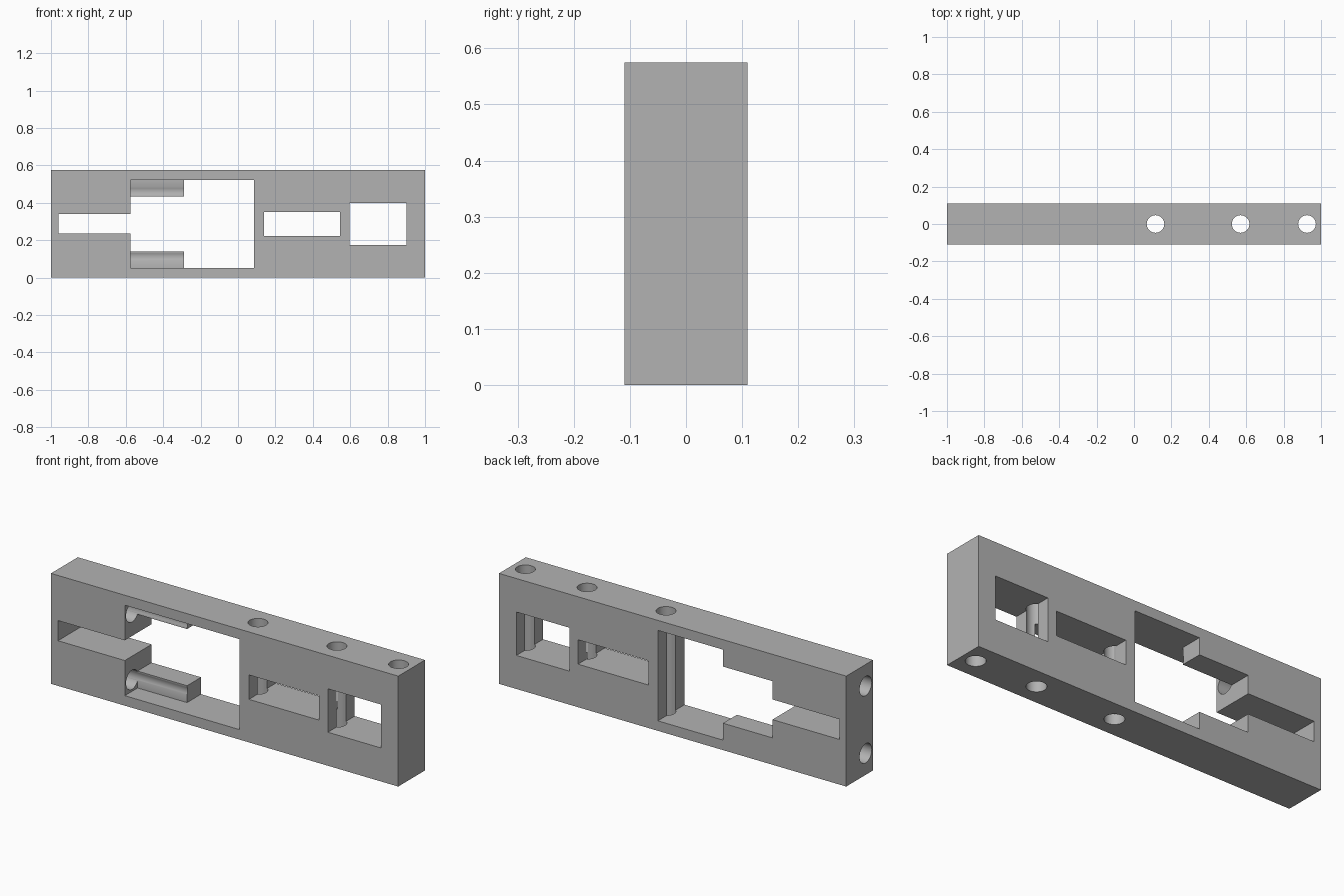
import bpy
import bmesh
from math import pi, radians
from mathutils import Matrix, Vector

default = bpy.data.objects.get("Cube")
if default:
    bpy.data.objects.remove(default, do_unlink=True)

LENGTH, DEPTH, HEIGHT = 2.0, 0.22, 0.575
MID = HEIGHT / 2
HOLE_RADIUS = 0.047

grey = bpy.data.materials.new("plain grey")
grey.use_nodes = True
colour = (0.45, 0.45, 0.45, 1)
grey.diffuse_color = colour
grey.node_tree.nodes["Principled BSDF"].inputs["Base Color"].default_value = colour


def finish(name, bm):
    bmesh.ops.recalc_face_normals(bm, faces=bm.faces[:])
    mesh = bpy.data.meshes.new(name)
    bm.to_mesh(mesh)
    bm.free()
    mesh.materials.append(grey)
    obj = bpy.data.objects.new(name, mesh)
    bpy.context.collection.objects.link(obj)
    return obj


def box(name, low, high):
    low, high = Vector(low), Vector(high)
    bm = bmesh.new()
    bmesh.ops.create_cube(bm, size=1)
    bmesh.ops.scale(bm, vec=high - low, verts=bm.verts[:])
    bmesh.ops.translate(bm, vec=(low + high) / 2, verts=bm.verts[:])
    return finish(name, bm)


def rod(name, centre, length, radius, axis):
    bm = bmesh.new()
    turn = Matrix.Rotation(pi / 2, 4, "Y") if axis == "X" else Matrix()
    bmesh.ops.create_cone(bm, cap_ends=True, segments=40, radius1=radius,
                          radius2=radius, depth=length,
                          matrix=Matrix.Translation(centre) @ turn)
    return finish(name, bm)


def prism(name, outline):
    """Extrude an x-z outline right through the depth."""
    bm = bmesh.new()
    face = bm.faces.new([bm.verts.new((x, -DEPTH, z)) for x, z in outline])
    new = bmesh.ops.extrude_face_region(bm, geom=[face])["geom"]
    bmesh.ops.translate(bm, vec=(0, 2 * DEPTH, 0),
                        verts=[v for v in new if isinstance(v, bmesh.types.BMVert)])
    return finish(name, bm)


def cut(target, cutter):
    cutter.hide_render = True
    mod = target.modifiers.new("cut", "BOOLEAN")
    mod.operation = "DIFFERENCE"
    mod.solver = "EXACT"
    mod.object = cutter
    bpy.context.view_layer.objects.active = target
    bpy.ops.object.modifier_apply(modifier=mod.name)
    bpy.data.objects.remove(cutter, do_unlink=True)


# Solid bar
frame = box("slotted_frame", (-LENGTH / 2, -DEPTH / 2, 0),
            (LENGTH / 2, DEPTH / 2, HEIGHT))

# Stepped main opening, mirrored about mid height
lower = [(-0.96, 0.235), (-0.575, 0.235), (-0.575, 0.14),
         (-0.29, 0.14), (-0.29, 0.052), (0.085, 0.052)]
upper = [(x, HEIGHT - z) for x, z in reversed(lower)]
cut(frame, prism("main_opening", lower + upper))

# Front recess that leaves the two half-depth guide blocks behind it
cut(frame, box("front_recess", (-0.575, -DEPTH, 0.052),
               (-0.2, -0.005, HEIGHT - 0.052)))

# Rectangular windows
for left, right, half in ((0.14, 0.545, 0.0635), (0.595, 0.9, 0.113)):
    cut(frame, box("window", (left, -DEPTH, MID - half),
                   (right, DEPTH, MID + half)))

# Vertical bolt holes
for x in (0.115, 0.57, 0.925):
    cut(frame, rod("bolt_hole", (x, 0, MID), 2 * HEIGHT, HOLE_RADIUS, "Z"))

# Lengthwise holes from the end, grazing the guide blocks
for side in (-1, 1):
    cut(frame, rod("end_hole", (-0.7, -0.05, MID + side * 0.175), 0.9, 0.05, "X"))

# Smooth bores with crisp edges
bpy.ops.object.select_all(action="DESELECT")
frame.select_set(True)
bpy.context.view_layer.objects.active = frame
bpy.ops.object.shade_smooth_by_angle(angle=radians(30))
